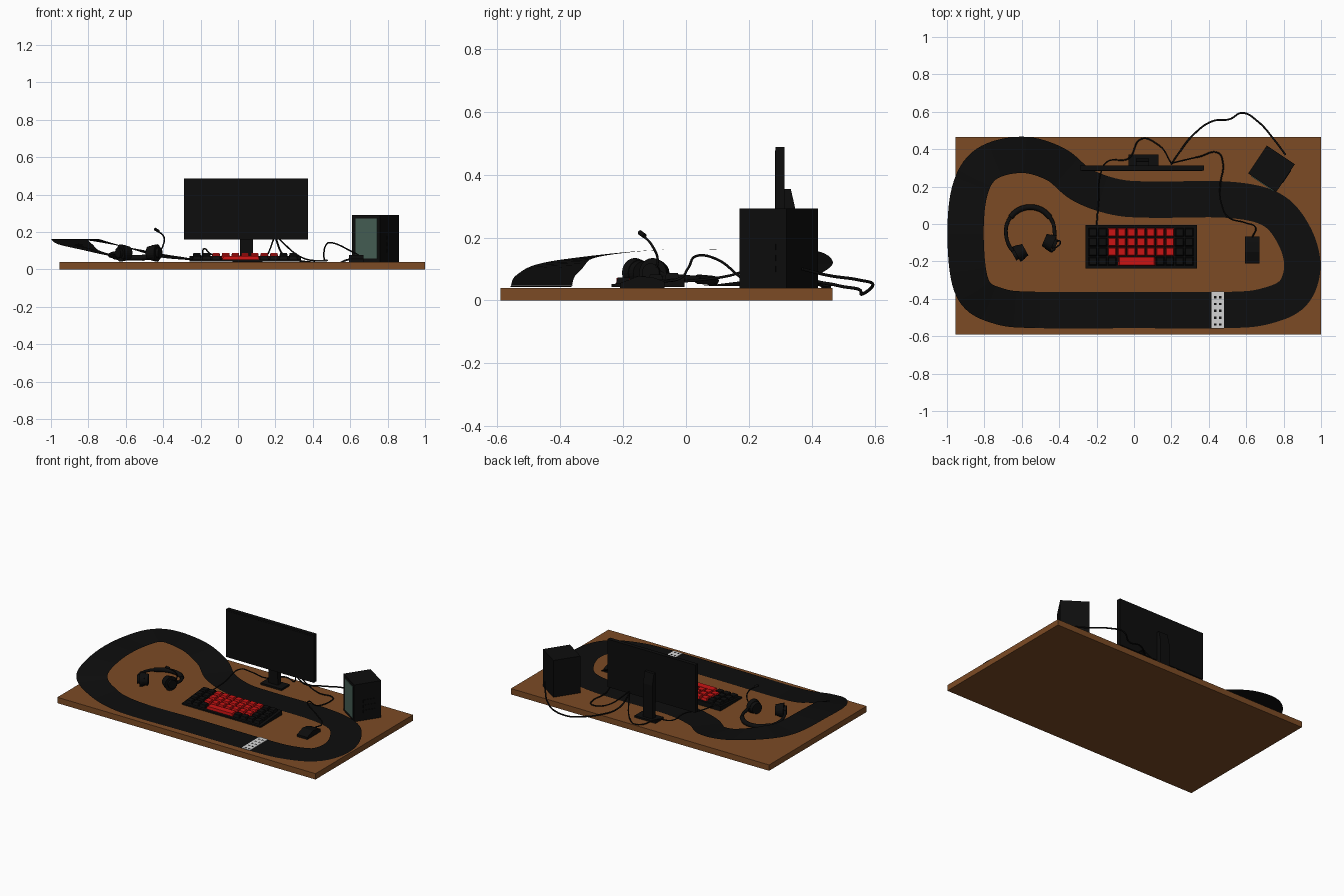
import bpy, bmesh, math
from mathutils import Vector, Matrix, Euler

cube = bpy.data.objects.get("Cube")
if cube:
    bpy.data.objects.remove(cube, do_unlink=True)


def material(name, r, g, b):
    m = bpy.data.materials.new(name)
    m.use_nodes = True
    m.diffuse_color = (r, g, b, 1)
    m.node_tree.nodes["Principled BSDF"].inputs["Base Color"].default_value = (r, g, b, 1)
    return m


WOOD = material("brown_wood", 0.2, 0.07, 0.018)
BLACK = material("matte_black", 0.004, 0.004, 0.004)
RED = material("key_red", 0.6, 0.007, 0.007)
GLASS = material("green_glass", 0.062, 0.117, 0.093)
WHITE = material("line_white", 0.65, 0.65, 0.65)


def finish(name, bm, *mats):
    me = bpy.data.meshes.new(name)
    bm.to_mesh(me)
    bm.free()
    for m in mats:
        me.materials.append(m)
    ob = bpy.data.objects.new(name, me)
    bpy.context.collection.objects.link(ob)
    return ob


def add_box(bm, lo, hi, taper=1, index=0):
    """Box between two corners; the top can be narrowed."""
    lo, hi = Vector(lo), Vector(hi)
    mid, size = (lo + hi) / 2, hi - lo
    verts = bmesh.ops.create_cube(bm, size=1)["verts"]
    for v in verts:
        k = taper if v.co.z > 0 else 1
        v.co = mid + Vector((v.co.x * size.x * k, v.co.y * size.y * k, v.co.z * size.z))
    for f in {f for v in verts for f in v.link_faces}:
        f.material_index = index
    return verts


def box(name, lo, hi, mat, taper=1):
    bm = bmesh.new()
    add_box(bm, lo, hi, taper)
    return finish(name, bm, mat)


def prism(name, profile, x0, x1, mat):
    """Side profile in y and z, extruded along x."""
    bm = bmesh.new()
    face = bm.faces.new([bm.verts.new((x0, y, z)) for y, z in profile])
    moved = bmesh.ops.extrude_face_region(bm, geom=[face])["geom"]
    bmesh.ops.translate(bm, vec=(x1 - x0, 0, 0),
                        verts=[v for v in moved if isinstance(v, bmesh.types.BMVert)])
    bmesh.ops.recalc_face_normals(bm, faces=bm.faces)
    return finish(name, bm, mat)


def tube(name, points, radius=0.004):
    """Round cable following a smooth path."""
    cu = bpy.data.curves.new(name, "CURVE")
    cu.dimensions = "3D"
    cu.bevel_depth, cu.bevel_resolution = radius, 2
    cu.resolution_u, cu.use_fill_caps = 8, True
    sp = cu.splines.new("BEZIER")
    sp.bezier_points.add(len(points) - 1)
    for bp, p in zip(sp.bezier_points, points):
        bp.co = p
        bp.handle_left_type = bp.handle_right_type = "AUTO"
    cu.materials.append(BLACK)
    ob = bpy.data.objects.new(name, cu)
    bpy.context.collection.objects.link(ob)


# Desk
box("desk_top", (-0.955, -0.59, 0), (1, 0.465, 0.04), WOOD)

# Race track: closed ribbon, raised at the left end
G = 0.046
path = [(-.9, -.1, .16), (-.88, .17, .16), (-.79, .32, .16), (-.6, .37, .12), (-.42, .32, .078),
        (-.28, .21, .055), (-.1, .145, G), (.1, .13, G), (.5, .13, G), (.73, .08, G),
        (.85, -.05, G), (.9, -.22, G), (.85, -.37, G), (.7, -.44, G), (.5, -.46, G),
        (0, -.46, G), (-.5, -.46, G), (-.72, -.44, .085), (-.86, -.35, .13)]
P = [Vector(p) for p in path]
line = []
for i in range(len(P)):
    a, b, c, d = (P[(i + k) % len(P)] for k in (-1, 0, 1, 2))
    for s in range(8):
        t = s / 8
        line.append(0.5 * (2 * b + (c - a) * t + (2 * a - 5 * b + 4 * c - d) * t ** 2
                           + (3 * b - a - 3 * c + d) * t ** 3))
bm = bmesh.new()
edges = []
for i, p in enumerate(line):
    t = line[(i + 1) % len(line)] - line[i - 1]
    side = Vector((t.y, -t.x, 0)).normalized() * 0.097
    edges.append((bm.verts.new(p - side), bm.verts.new(p + side)))
for (a, b), (c, d) in zip(edges, edges[1:] + edges[:1]):
    bm.faces.new((a, b, d, c))
track = finish("race_track", bm, BLACK)
for f in track.data.polygons:
    f.use_smooth = True

# Finish line: thin chequered strip
bm = bmesh.new()
for i in range(5):
    for j in range(16):
        x, y = 0.415 + i * 0.013, -0.556 + j * 0.0122
        add_box(bm, (x, y, G), (x + 0.013, y + 0.0122, G + 0.003),
                index=int(i % 2 == 1 and j % 3 == 1))
finish("finish_line", bm, WHITE, BLACK)

# Monitor with tapered neck and foot
box("monitor_panel", (-0.29, 0.285, 0.16), (0.375, 0.313, 0.487), BLACK)
box("monitor_screen", (-0.28, 0.283, 0.17), (0.365, 0.285, 0.477), BLACK)
prism("monitor_neck", [(.31, .355), (.333, .355), (.35, .28), (.35, .045), (.318, .045), (.312, .17)],
      0.01, 0.08, BLACK)
box("monitor_foot", (-0.03, 0.285, 0.04), (0.13, 0.372, 0.052), BLACK)

# Computer tower with a glass panel, turned on the desk
turn = Matrix.Translation((0.735, 0.295, 0)) @ Matrix.Rotation(math.radians(-33.7), 4, "Z")
tower = box("computer_case", (-0.09, -0.09, 0.04), (0.09, 0.09, 0.292), BLACK)
window = box("case_window", (-0.066, -0.094, 0.058), (0.074, -0.09, 0.272), GLASS)
bm = bmesh.new()
for z in (0.09, 0.125, 0.16):
    add_box(bm, (0.09, -0.03, z), (0.093, 0.05, z + 0.02))
vents = finish("case_vents", bm, BLACK)
for ob in (tower, window, vents):
    ob.matrix_world = turn

# Keyboard, sloping down towards the front
prism("keyboard_body", [(-.237, .042), (-.005, .042), (-.005, .073), (-.237, .052)],
      -0.258, 0.337, BLACK)
bm = bmesh.new()
step = 0.0515
for row in range(4):
    for col in range(11):
        if row == 0 and 3 <= col <= 6:
            continue
        x, y = -0.243 + col * step, -0.222 + row * step
        z = 0.053 + row * 0.005
        add_box(bm, (x, y, z), (x + 0.046, y + 0.046, z + 0.02), 0.8,
                index=int(row > 0 and 2 <= col <= 8))
add_box(bm, (-0.085, -0.222, 0.053), (0.115, -0.176, 0.072), 0.93, 1)
finish("keyboard_keys", bm, BLACK, RED)

# Mouse
prism("mouse", [(-.21, .04), (-.068, .04), (-.068, .06), (-.1, .072), (-.15, .078), (-.21, .055)],
      0.594, 0.672, BLACK)

# Headset: cups, band and microphone
def ear_cup(name, place, yaw):
    bm = bmesh.new()
    for radius, depth, shift in ((0.047, 0.03, 0), (0.04, 0.028, 0.024), (0.03, 0.02, -0.022)):
        bmesh.ops.create_cone(bm, cap_ends=True, segments=24, radius1=radius, radius2=radius * 0.88,
                              depth=depth, matrix=Matrix.Translation((0, 0, shift)))
    ob = finish(name, bm, BLACK)
    ob.location = place
    ob.rotation_euler = Euler((0, math.pi / 2, yaw))


ear_cup("right_ear_cup", (-0.615, -0.155, 0.088), 0.5)
ear_cup("left_ear_cup", (-0.445, -0.1, 0.088), math.pi - 0.4)
arc = [(-0.555 + 0.13 * math.cos(a), -0.04 + 0.13 * math.sin(a), 0.075 - 0.012 * math.sin(a))
       for a in (math.radians(180 - 18 * k) for k in range(11))]
tube("headband", [(-.635, -.16, .09), (-.67, -.11, .085)] + arc + [(-.425, -.1, .09)], 0.01)
tube("headband_pad", arc[2:9], 0.015)
tube("microphone_arm", [(-.42, -.1, .09), (-.4, -.09, .13), (-.395, -.105, .17), (-.44, -.143, .213)], 0.004)
tube("microphone_tip", [(-.425, -.132, .205), (-.445, -.147, .216)], 0.008)

# Cables
tube("mouse_cable", [(.633, -.07, .06), (.65, -.02, .07), (.6, .005, .1), (.5, .04, .143), (.47, .1, .13),
                     (.46, .2, .06), (.475, .33, .048), (.45, .38, .046), (.35, .36, .06), (.2, .325, .18)])
tube("keyboard_cable", [(-.2, -.01, .06), (-.19, .12, .075), (-.175, .28, .11), (-.14, .335, .08),
                        (-.03, .35, .06), (.04, .455, .046), (.12, .43, .046), (.2, .325, .18)])
tube("tower_cable", [(.2, .32, .17), (.24, .38, .08), (.32, .48, .048), (.42, .55, .035), (.51, .56, .02),
                     (.58, .594, .05), (.66, .55, .065), (.75, .45, .08), (.81, .37, .1)], 0.005)
